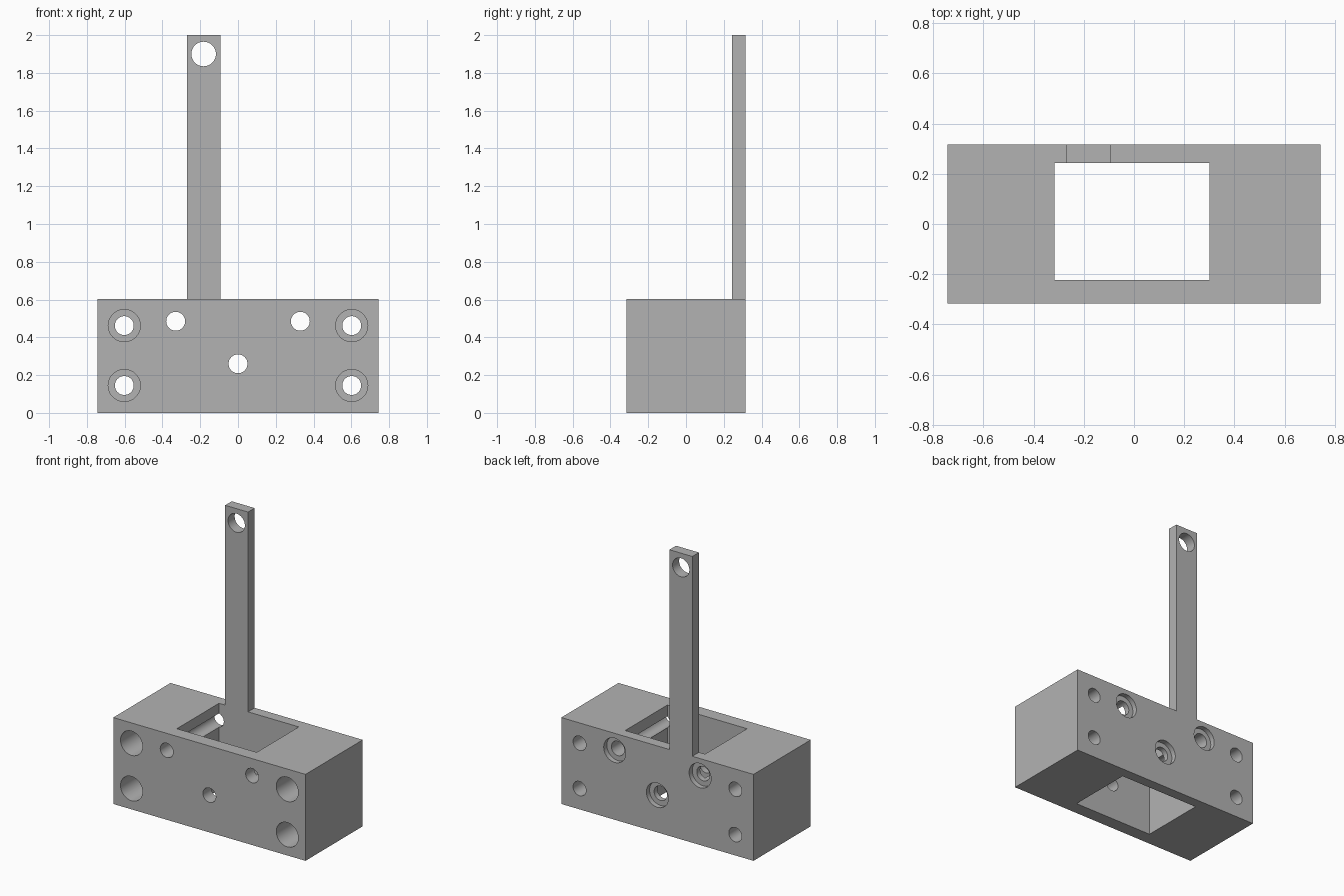
import bpy
import math

cube = bpy.data.objects.get("Cube")
if cube:
    bpy.data.objects.remove(cube)

grey = bpy.data.materials.new("plain_grey")
grey.use_nodes = True
GREY = (0.45, 0.45, 0.45, 1)
grey.diffuse_color = GREY
grey.node_tree.nodes["Principled BSDF"].inputs["Base Color"].default_value = GREY

BACK = 0.316
FRONT = -BACK


def box(name, low, high):
    """Axis-aligned box between two corners."""
    bpy.ops.mesh.primitive_cube_add(size=1, location=[(a + b) / 2 for a, b in zip(low, high)])
    obj = bpy.context.object
    obj.name = name
    obj.scale = [b - a for a, b in zip(low, high)]
    bpy.ops.object.transform_apply(location=False, rotation=False)
    obj.data.materials.append(grey)
    return obj


def bore(name, x, z, radius, y0, y1):
    """Cylinder along y, used as a drill."""
    bpy.ops.mesh.primitive_cylinder_add(vertices=48, radius=radius, depth=y1 - y0,
                                        location=(x, (y0 + y1) / 2, z),
                                        rotation=(math.pi / 2, 0, 0))
    obj = bpy.context.object
    obj.name = name
    obj.data.materials.append(grey)
    return obj


def apply_boolean(target, tool, operation):
    mod = target.modifiers.new(operation.title(), 'BOOLEAN')
    mod.operation = operation
    mod.solver = 'EXACT'
    mod.object = tool
    bpy.context.view_layer.objects.active = target
    bpy.ops.object.modifier_apply(modifier=mod.name)
    bpy.data.objects.remove(tool)


# Block with the upright arm flush with its back
bracket = box("mounting_block", (-0.743, FRONT, 0), (0.743, BACK, 0.604))
arm = box("upright_arm", (-0.27, 0.243, 0.5), (-0.093, BACK, 2))
apply_boolean(bracket, arm, 'UNION')

# Vertical window through the block
window = box("window_cutter", (-0.317, -0.222, -0.1), (0.3, 0.243, 0.7))
apply_boolean(bracket, window, 'DIFFERENCE')

# Corner screw holes, counterbored from the front
cutters = []
for x in (-0.602, 0.602):
    for z in (0.145, 0.462):
        cutters.append(bore("corner_hole", x, z, 0.05, -0.5, 0.5))
        cutters.append(bore("corner_counterbore", x, z, 0.085, -0.5, 0.1))

# Three middle holes, with shallow recesses in the back
for x, z in ((-0.33, 0.485), (0.33, 0.485), (0, 0.26)):
    cutters.append(bore("middle_hole", x, z, 0.05, -0.5, 0.5))
    cutters.append(bore("back_recess", x, z, 0.085, BACK - 0.035, 0.5))

# Hanging hole at the top of the arm
cutters.append(bore("arm_hole", -0.182, 1.9, 0.065, 0, 0.5))

for cutter in cutters:
    apply_boolean(bracket, cutter, 'DIFFERENCE')

bracket.name = "bracket_block_with_arm"
bpy.ops.object.select_all(action='DESELECT')
bracket.select_set(True)
bpy.context.view_layer.objects.active = bracket
bpy.ops.object.shade_smooth_by_angle(angle=math.radians(30))
